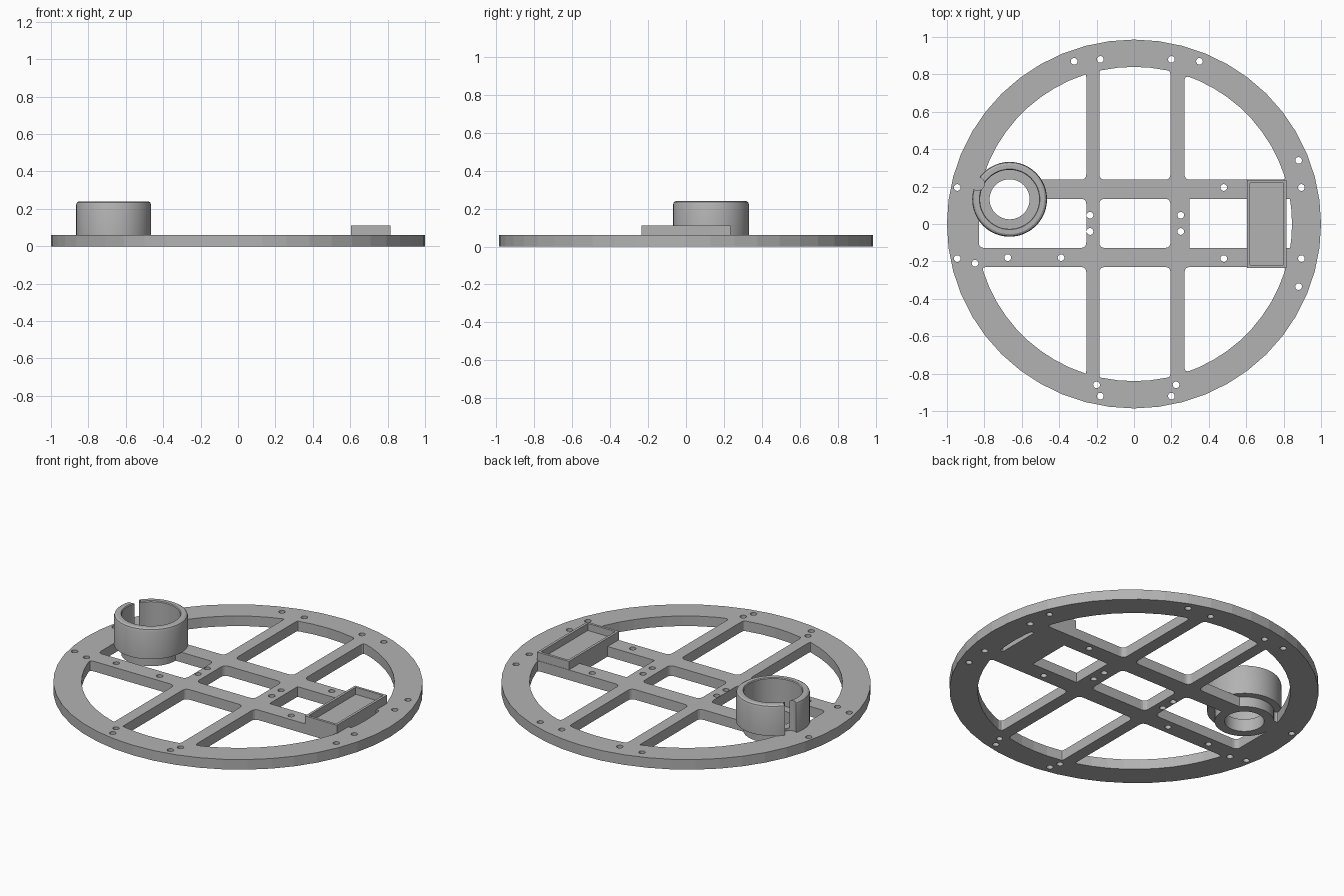
import bpy, bmesh, math
from mathutils import Vector, Matrix

cube = bpy.data.objects.get("Cube")
if cube:
    bpy.data.objects.remove(cube, do_unlink=True)

THICK = 0.06
SLEEVE = Vector((-0.665, 0.132, 0))

grey = bpy.data.materials.new("plain grey")
grey.use_nodes = True
grey.diffuse_color = (0.45, 0.45, 0.45, 1)
grey.node_tree.nodes["Principled BSDF"].inputs["Base Color"].default_value = (0.45, 0.45, 0.45, 1)


def finish(bm, name):
    bmesh.ops.recalc_face_normals(bm, faces=bm.faces[:])
    mesh = bpy.data.meshes.new(name)
    bm.to_mesh(mesh)
    bm.free()
    mesh.materials.append(grey)
    obj = bpy.data.objects.new(name, mesh)
    bpy.context.collection.objects.link(obj)
    return obj


def ellipse(cx, cy, rx, ry, n):
    return [Vector((cx + rx * math.cos(2 * math.pi * i / n),
                    cy + ry * math.sin(2 * math.pi * i / n))) for i in range(n)]


def clip(points, axis, limit, sign):
    """Keep the part of a convex outline on one side of an axis line."""
    out = []
    for a, b in zip(points, points[1:] + points[:1]):
        da, db = sign * (a[axis] - limit), sign * (b[axis] - limit)
        if da >= 0:
            out.append(a)
        if (da > 0 > db) or (da < 0 < db):
            out.append(a.lerp(b, da / (da - db)))
    return out


def fillet(points, size):
    """Round only the sharp corners of an outline."""
    out = []
    n = len(points)
    for i, p in enumerate(points):
        a, b = points[i - 1] - p, points[(i + 1) % n] - p
        if size == 0 or a.angle(b) > math.radians(150):
            out.append(p)
            continue
        start = p + a.normalized() * min(size, 0.45 * a.length)
        end = p + b.normalized() * min(size, 0.45 * b.length)
        for k in range(5):
            t = k / 4
            out.append(start * (1 - t) ** 2 + p * 2 * t * (1 - t) + end * t * t)
    return out


def opening(x0, x1, y0, y1, size=0.03):
    pts = ellipse(0, 0, 0.845, 0.84, 60)
    for axis, limit, sign in ((0, x0, 1), (0, x1, -1), (1, y0, 1), (1, y1, -1)):
        pts = clip(pts, axis, limit, sign)
    return fillet(pts, size)


def box(name, x0, x1, y0, y1, z0, z1):
    bm = bmesh.new()
    bmesh.ops.create_cube(bm, size=1)
    for v in bm.verts:
        v.co = Vector((x1 if v.co.x > 0 else x0,
                       y1 if v.co.y > 0 else y0,
                       z1 if v.co.z > 0 else z0))
    return finish(bm, name)


def cut_cylinder(obj, x, y, radius, z0, z1):
    bm = bmesh.new()
    bmesh.ops.create_cone(bm, cap_ends=True, segments=32, radius1=radius, radius2=radius,
                          depth=z1 - z0, matrix=Matrix.Translation((x, y, (z0 + z1) / 2)))
    cutter = finish(bm, "cutter")
    cutter.hide_render = True
    mod = obj.modifiers.new("cut", 'BOOLEAN')
    mod.operation = 'DIFFERENCE'
    mod.solver = 'EXACT'
    mod.object = cutter
    bpy.context.view_layer.objects.active = obj
    bpy.ops.object.modifier_apply(modifier=mod.name)
    bpy.data.objects.remove(cutter, do_unlink=True)


# Round plate: rim, crossing bars and screw holes
loops = [ellipse(0, 0, 1, 0.986, 48)]
for y0, y1 in ((0.237, 1), (-1, -0.23)):
    for x0, x1 in ((-1, -0.255), (-0.185, 0.195), (0.27, 1)):
        loops.append(opening(x0, x1, y0, y1))
loops.append(opening(-0.83, -0.255, -0.128, 0.135))
loops.append(opening(-0.185, 0.195, -0.128, 0.135))
loops.append(opening(0.297, 1, -0.128, 0.135, 0))

screws = [(-0.32, 0.87), (-0.18, 0.88), (0.2, 0.88), (0.35, 0.87),
          (0.88, 0.34), (0.88, -0.335), (0.225, -0.86), (0.2, -0.92),
          (-0.2, -0.86), (-0.18, -0.92), (-0.85, -0.21), (-0.675, -0.18), (-0.39, -0.18)]
for x in (-0.945, 0.48, 0.895):
    screws += [(x, 0.195), (x, -0.185)]
for x in (-0.235, 0.25):
    screws += [(x, 0.047), (x, -0.04)]
loops += [ellipse(x, y, 0.018, 0.018, 14) for x, y in screws]

bm = bmesh.new()
for loop in loops:
    verts = [bm.verts.new((p.x, p.y, 0)) for p in loop]
    for a, b in zip(verts, verts[1:] + verts[:1]):
        bm.edges.new((a, b))
bmesh.ops.triangle_fill(bm, use_beauty=True, edges=bm.edges[:], normal=(0, 0, 1))
top = bmesh.ops.extrude_face_region(bm, geom=bm.faces[:])["geom"]
bmesh.ops.translate(bm, vec=(0, 0, THICK),
                    verts=[g for g in top if isinstance(g, bmesh.types.BMVert)])
plate = finish(bm, "round_plate")
cut_cylinder(plate, SLEEVE.x, SLEEVE.y, 0.13, -0.1, 0.2)

# Stepped round sleeve with a vertical groove
profile = [(0.107, 0), (0.16, 0), (0.16, THICK), (0.2, THICK), (0.2, 0.222), (0.196, 0.234),
           (0.186, 0.24), (0.162, 0.24), (0.158, 0.235), (0.158, 0.075), (0.107, 0.075)]
bm = bmesh.new()
ring = [bm.verts.new(SLEEVE + Vector((r, 0, z))) for r, z in profile]
edges = [bm.edges.new((a, b)) for a, b in zip(ring, ring[1:] + ring[:1])]
bmesh.ops.spin(bm, geom=ring + edges, cent=SLEEVE, axis=(0, 0, 1),
               angle=2 * math.pi, steps=48, use_duplicate=False)
bmesh.ops.remove_doubles(bm, verts=bm.verts[:], dist=0.0001)
sleeve = finish(bm, "sleeve")
cut_cylinder(sleeve, -0.835, 0.215, 0.035, 0.05, 0.3)

# Shallow open tray on the +x side
X0, X1, Y0, Y1, WALL, TOP = 0.605, 0.815, -0.235, 0.235, 0.015, 0.11
box("tray_support", X0, X1, -0.128, 0.135, 0, THICK)
box("tray_floor", X0, X1, Y0, Y1, THICK, 0.068)
for name, x in (("tray_inner_wall", X0), ("tray_outer_wall", X1 - WALL)):
    box(name, x, x + WALL, Y0, Y1, THICK, TOP)
for name, y in (("tray_front_wall", Y0), ("tray_back_wall", Y1 - WALL)):
    box(name, X0 + WALL, X1 - WALL, y, y + WALL, THICK, TOP)

# Smooth the sleeve but keep its edges crisp
bpy.ops.object.select_all(action='DESELECT')
sleeve.select_set(True)
bpy.context.view_layer.objects.active = sleeve
bpy.ops.object.shade_smooth_by_angle(angle=math.radians(30))
